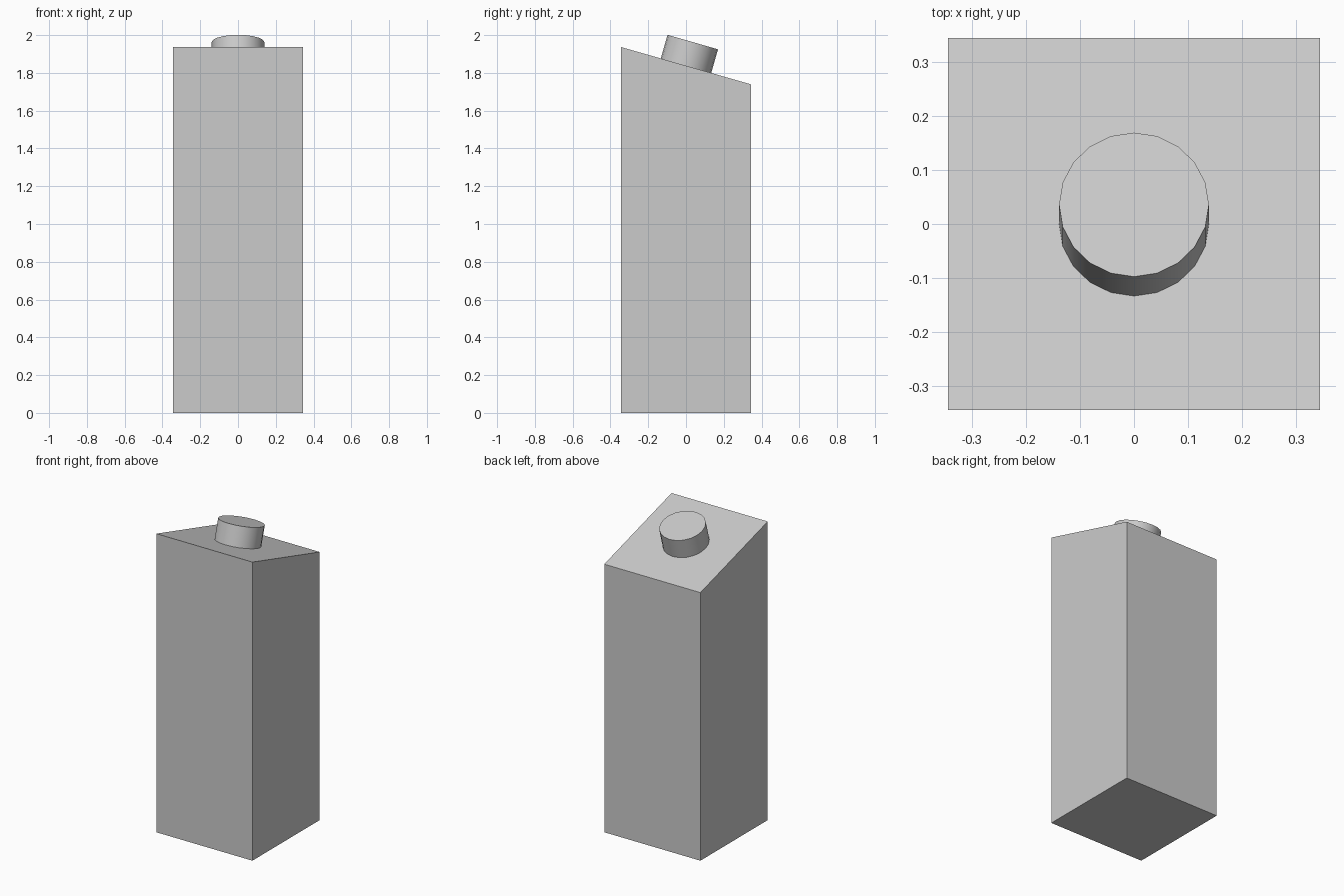
import bpy, bmesh, math
from mathutils import Vector

if "Cube" in bpy.data.objects:
    bpy.data.objects.remove(bpy.data.objects["Cube"])

HALF = 0.345
Z_FRONT, Z_BACK = 1.937, 1.739
STUD_R, STUD_H, EMBED = 0.139, 0.13, 0.01
tilt = math.atan2(Z_FRONT - Z_BACK, 2 * HALF)

# Body: square block with the top sheared down towards the back
bpy.ops.mesh.primitive_cube_add(size=2 * HALF, location=(0, 0, 0))
body = bpy.context.object
body.name = "sloped_block"
for v in body.data.vertices:
    if v.co.z < 0:
        v.co.z = 0
    else:
        v.co.z = Z_FRONT if v.co.y < 0 else Z_BACK
body.data.update()

# Stud: 20-sided peg standing square to the sloped top
normal = Vector((0, math.sin(tilt), math.cos(tilt)))
base = Vector((0, 0, (Z_FRONT + Z_BACK) / 2))
bpy.ops.mesh.primitive_cylinder_add(
    vertices=20, radius=STUD_R, depth=STUD_H + EMBED,
    location=base + normal * (STUD_H - EMBED) / 2, rotation=(-tilt, 0, 0))
stud = bpy.context.object
stud.name = "top_stud"
bpy.ops.object.shade_smooth_by_angle(angle=math.radians(30))
